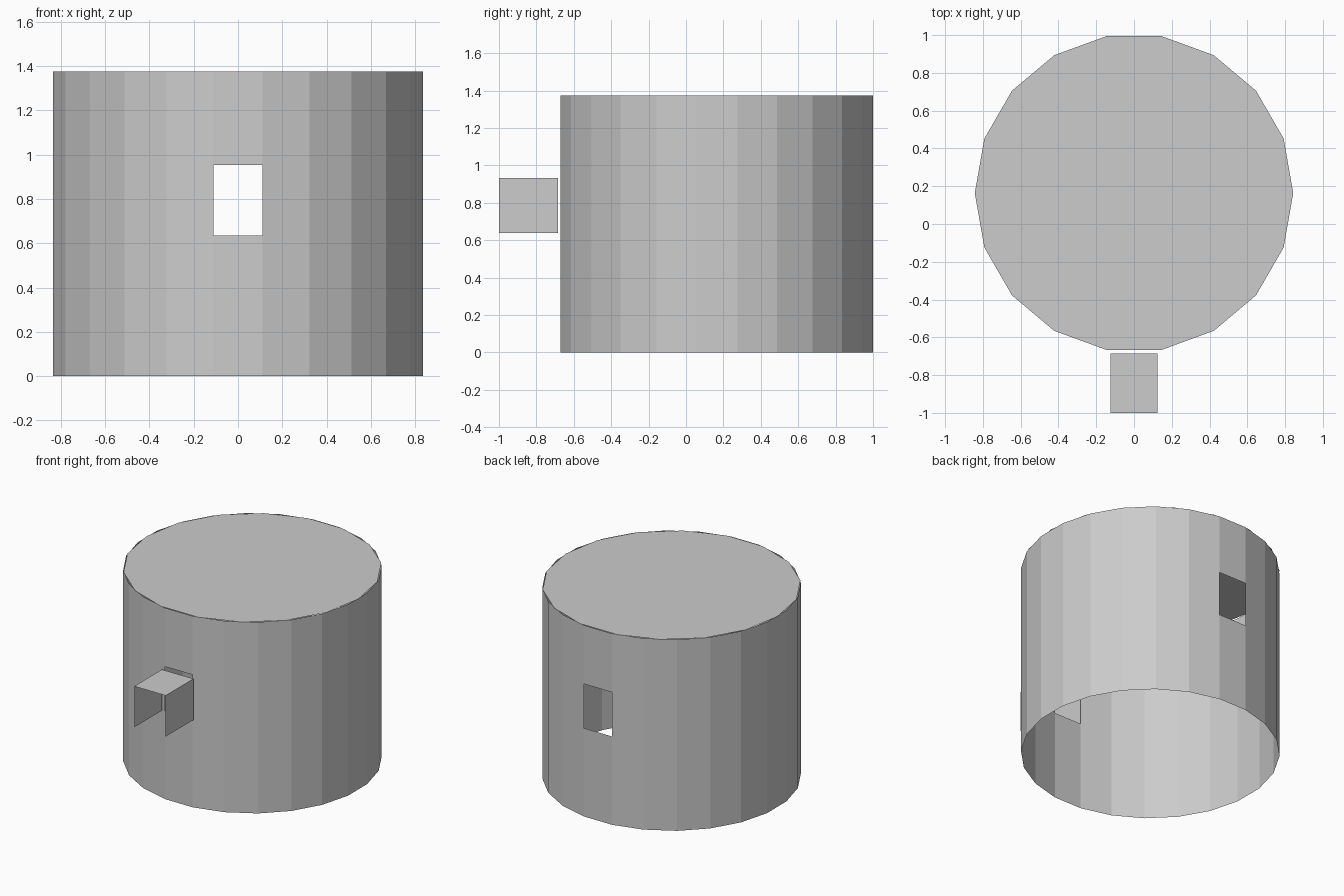
import bpy, bmesh, math

if "Cube" in bpy.data.objects:
    bpy.data.objects.remove(bpy.data.objects["Cube"])

CY, R, H = 0.164, 0.843, 1.375       # drum centre, radius, height
HOLE_LOW, HOLE_HIGH = 0.635, 0.953   # window opening

grey = bpy.data.materials.new("plain grey")
grey.diffuse_color = (0.604, 0.604, 0.604, 1)
grey.use_nodes = True
grey.node_tree.nodes["Principled BSDF"].inputs["Base Color"].default_value = grey.diffuse_color


def finish(name, bm):
    mesh = bpy.data.meshes.new(name)
    bm.to_mesh(mesh)
    bm.free()
    mesh.materials.append(grey)
    obj = bpy.data.objects.new(name, mesh)
    bpy.context.collection.objects.link(obj)
    return obj


# Drum wall: 24 flat panels, with an opening in the front and back panels
SIDES = 24
bm = bmesh.new()
rings = []
for z in (0, HOLE_LOW, HOLE_HIGH, H):
    ring = []
    for i in range(SIDES):
        a = -math.pi / 2 + (i - 0.5) * math.tau / SIDES
        ring.append(bm.verts.new((R * math.cos(a), CY + R * math.sin(a), z)))
    rings.append(ring)
for i in range(SIDES):
    j = (i + 1) % SIDES
    if i in (0, SIDES // 2):
        for low, high in ((0, 1), (2, 3)):
            bm.faces.new((rings[low][i], rings[low][j], rings[high][j], rings[high][i]))
    else:
        bm.faces.new([rings[k][i] for k in (3, 2, 1, 0)] + [rings[k][j] for k in range(4)])
finish("drum_wall", bm)

# Lid: flat 18-sided disc
bm = bmesh.new()
bm.faces.new([bm.verts.new((R * math.cos(k * math.tau / 18), CY + R * math.sin(k * math.tau / 18), H))
              for k in range(18)])
finish("lid", bm)

# Hood over the front opening: a top and two sides, open in front and below
bm = bmesh.new()
profile = [(-0.125, 0.638), (-0.125, 0.933), (0.125, 0.933), (0.125, 0.638)]
front = [bm.verts.new((x, -1.0, z)) for x, z in profile]
back = [bm.verts.new((x, -0.685, z)) for x, z in profile]
for k in range(3):
    bm.faces.new((front[k], front[k + 1], back[k + 1], back[k]))
finish("front_hood", bm)
